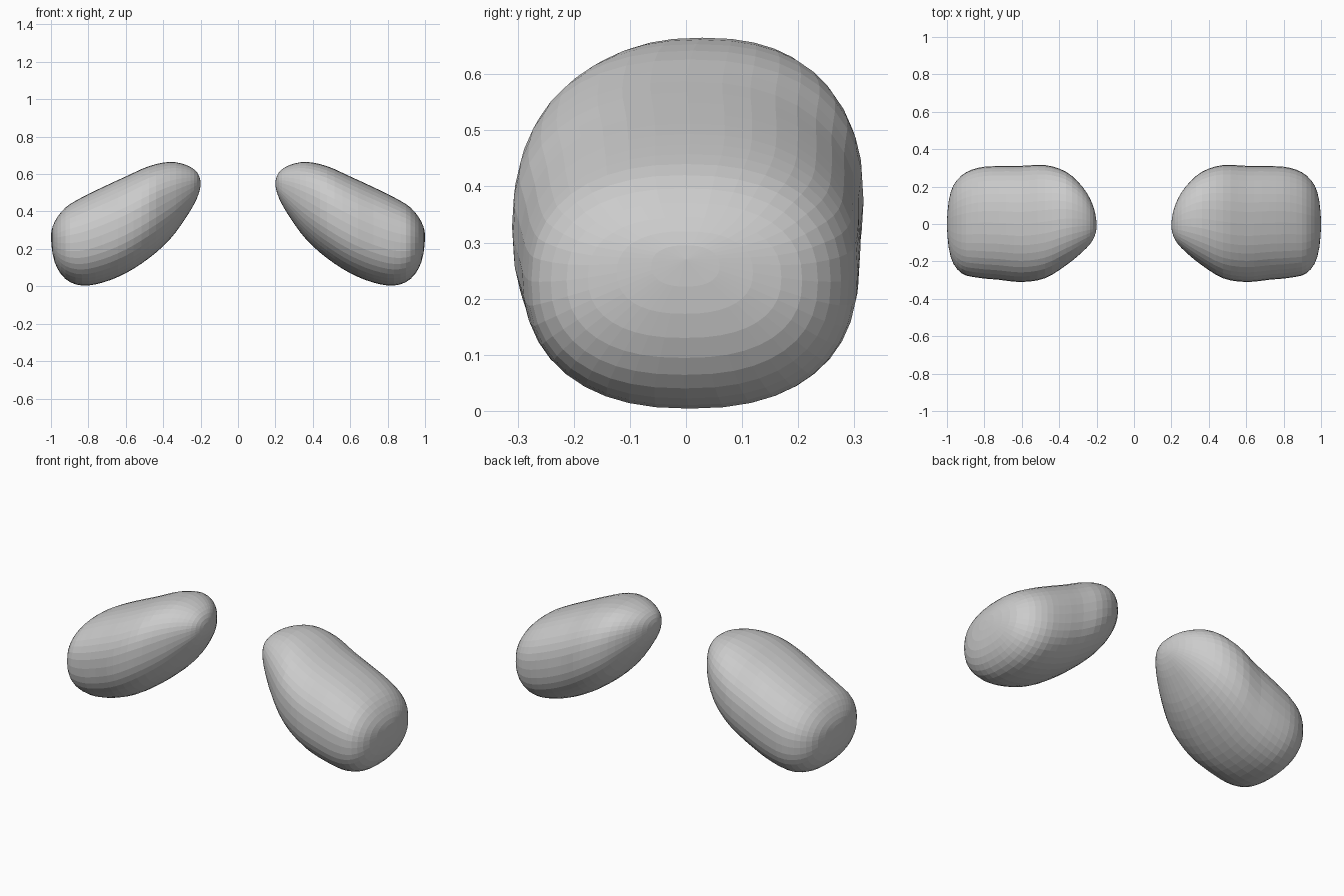
import bpy, bmesh
from math import cos, sin, pi, copysign

if "Cube" in bpy.data.objects:
    bpy.data.objects.remove(bpy.data.objects["Cube"])

# Outline stations at x = 0.6 - 0.4*cos(t), inner tip to outer end
TOP = [.55, .61, .648, .665, .642, .587, .53, .475, .42, .345, .27]
BOTTOM = [.55, .47, .37, .25, .15, .07, .02, .004, .04, .13, .27]
BACK = [-.01, .10, .20, .28, .315, .311, .31, .30, .258, .17, 0]
FRONT = [-.01, -.085, -.15, -.222, -.29, -.31, -.298, -.287, -.262, -.175, 0]
STEPS, RING, POWER = 30, 40, 2.35


def sample(vals, u):
    """Catmull-Rom through the stations, u in 0..1"""
    s = u * (len(vals) - 1)
    i = min(int(s), len(vals) - 2)
    f = s - i
    b, c = vals[i], vals[i + 1]
    a = vals[i - 1] if i else 2 * b - c
    d = vals[i + 2] if i + 2 < len(vals) else 2 * c - b
    return b + .5 * f * (c - a + f * (2*a - 5*b + 4*c - d + f * (3*(b - c) + d - a)))


def rounded(v):
    return copysign(abs(v) ** (2 / POWER), v)


def pebble(name, side):
    bm = bmesh.new()
    rings = []
    for k in range(1, STEPS):
        u = k / STEPS
        x = .6 - .4 * cos(pi * u)
        t, b, r, f = (sample(v, u) for v in (TOP, BOTTOM, BACK, FRONT))
        rings.append([bm.verts.new((side * x,
                                    (r + f) / 2 + (r - f) / 2 * rounded(cos(a)),
                                    (t + b) / 2 + (t - b) / 2 * rounded(sin(a))))
                      for a in (2 * pi * j / RING for j in range(RING))])
    # skin between the sections
    for p, q in zip(rings, rings[1:]):
        for j in range(RING):
            n = (j + 1) % RING
            bm.faces.new((p[j], p[n], q[n], q[j]))
    # close both ends
    for ring, x, i in ((rings[0], .2, 0), (rings[-1], 1, -1)):
        tip = bm.verts.new((side * x, (BACK[i] + FRONT[i]) / 2, TOP[i]))
        for j in range(RING):
            bm.faces.new((ring[j], ring[(j + 1) % RING], tip))
    bmesh.ops.recalc_face_normals(bm, faces=bm.faces)
    mesh = bpy.data.meshes.new(name)
    bm.to_mesh(mesh)
    bm.free()
    bpy.context.collection.objects.link(bpy.data.objects.new(name, mesh))


# Mirrored pair of rounded lobes
pebble("right_lobe", 1)
pebble("left_lobe", -1)
